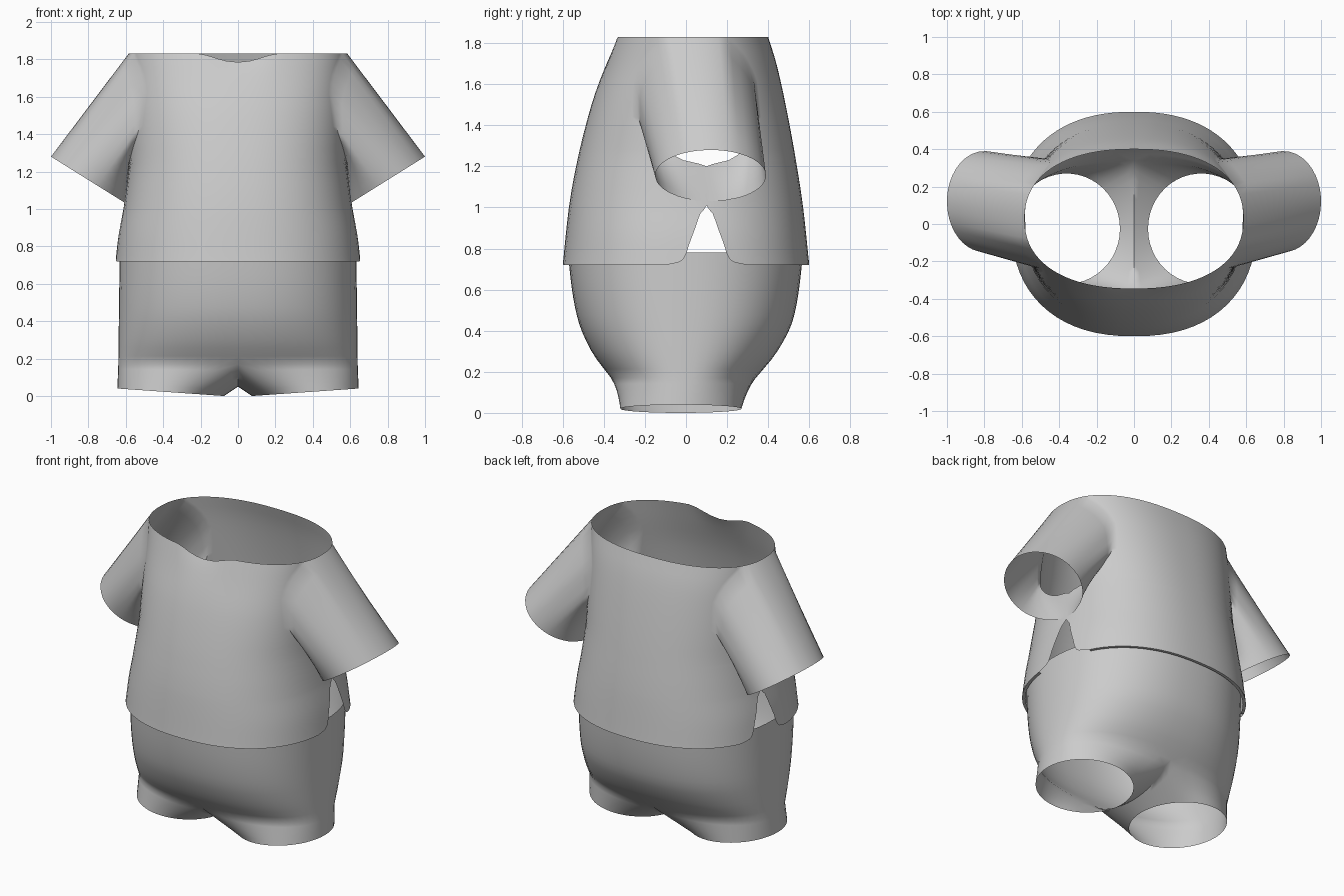
import bpy, bmesh, math
from mathutils import Vector

if "Cube" in bpy.data.objects:
    bpy.data.objects.remove(bpy.data.objects["Cube"])

cloth = bpy.data.materials.new("grey cloth")
cloth.diffuse_color = (0.6, 0.6, 0.6, 1)
cloth.use_nodes = True
cloth.node_tree.nodes["Principled BSDF"].inputs["Base Color"].default_value = cloth.diffuse_color


def curve(keys, z):
    """Smooth, overshoot-free interpolation through (z, value) keys."""
    if z <= keys[0][0]:
        return keys[0][1]
    if z >= keys[-1][0]:
        return keys[-1][1]
    d = [(b[1] - a[1]) / (b[0] - a[0]) for a, b in zip(keys, keys[1:])]
    m = [d[0]] + [2 * p * q / (p + q) if p * q > 0 else 0 for p, q in zip(d, d[1:])] + [d[-1]]
    i = max(k for k in range(len(d)) if keys[k][0] <= z)
    h = keys[i + 1][0] - keys[i][0]
    s = (z - keys[i][0]) / h
    return (keys[i][1] * (1 + 2 * s) * (1 - s) ** 2 + m[i] * h * s * (1 - s) ** 2
            + keys[i + 1][1] * s * s * (3 - 2 * s) + m[i + 1] * h * s * s * (s - 1))


def oval(a, front, back, t, z, n=2.3):
    """Point on a rounded oval, t = -90 (front) .. 90 (back) degrees in radians."""
    c, s = max(math.cos(t), 0), math.sin(t)
    y = math.copysign(abs(s) ** (2 / n), s) * (back - front) / 2 + (back + front) / 2
    return Vector((a * c ** (2 / n) if c > 1e-6 else 0, y, z))


def side_angle(front, back, y, n=2.3):
    v = (y - (front + back) / 2) / ((back - front) / 2)
    return math.asin(math.copysign(min(abs(v), 1) ** (n / 2), v))


def loft(bm, rows, closed=False):
    vs = [[bm.verts.new(p) for p in r] for r in rows]
    n = len(rows[0])
    for r0, r1 in zip(vs, vs[1:]):
        for j in range(n if closed else n - 1):
            k = (j + 1) % n
            bm.faces.new((r0[j], r0[k], r1[k], r1[j]))


def finish(bm, name):
    """Mirror the half mesh across x, weld it and shade it smooth."""
    geo = bmesh.ops.duplicate(bm, geom=bm.verts[:] + bm.edges[:] + bm.faces[:])["geom"]
    for v in geo:
        if isinstance(v, bmesh.types.BMVert):
            v.co.x *= -1
    bmesh.ops.remove_doubles(bm, verts=bm.verts[:], dist=0.0008)
    bmesh.ops.recalc_face_normals(bm, faces=bm.faces[:])
    me = bpy.data.meshes.new(name)
    bm.to_mesh(me)
    bm.free()
    ob = bpy.data.objects.new(name, me)
    bpy.context.collection.objects.link(ob)
    me.materials.append(cloth)
    bpy.ops.object.select_all(action='DESELECT')
    ob.select_set(True)
    bpy.context.view_layer.objects.active = ob
    bpy.ops.object.shade_smooth_by_angle(angle=math.radians(50))
    return ob


# ---- shirt: front and back panels that part at the side slit and the armhole
WIDTH = [(0.72, 0.655), (0.85, 0.64), (1.05, 0.605), (1.3, 0.58), (1.83, 0.585)]
FRONT = [(0.72, -0.6), (1.0, -0.57), (1.2, -0.535), (1.5, -0.46), (1.7, -0.39), (1.83, -0.345)]
BACK = [(0.72, 0.6), (1.0, 0.57), (1.2, 0.54), (1.5, 0.485), (1.7, 0.44), (1.83, 0.4)]
GAP = [(0.72, 0.2), (0.735, 0.13), (0.76, 0.105), (0.82, 0.085), (0.9, 0.055), (0.97, 0.03),
       (1.01, 0), (1.2, 0), (1.23, 0.11), (1.28, 0.19), (1.36, 0.255), (1.44, 0.29),
       (1.6, 0.285), (1.72, 0.24), (1.83, 0.15)]
MIDDLE = [(0.72, 0.1), (1.2, 0.1), (1.4, 0.06), (1.83, 0.04)]
ARMPIT, TOP, COLS = 1.2, 1.83, 16
levels = [0.72, 0.727, 0.735, 0.75, 0.78, 0.82, 0.86, 0.9, 0.94, 0.97, 0.99, 1.01, 1.08, 1.14,
          1.2, 1.212, 1.23, 1.255, 1.28, 1.32, 1.36, 1.4, 1.44, 1.5, 1.56, 1.62, 1.67, 1.72,
          1.76, 1.8, 1.83]


def shirt_point(z, t, inset=0):
    p = oval(curve(WIDTH, z) - inset, curve(FRONT, z) + inset, curve(BACK, z) - inset, t, z)
    if p.y < 0 and z > 1.6:  # shallow neckline dip
        p.z -= 0.045 * max(0, 1 - (p.x / 0.2) ** 2) ** 1.5 * ((z - 1.6) / 0.23) ** 2
    return p


def edge_angles(z):
    f, b, m, g = (curve(k, z) for k in (FRONT, BACK, MIDDLE, GAP))
    return side_angle(f, b, m - g), side_angle(f, b, m + g)


bm = bmesh.new()
for side, end in ((0, -math.pi / 2), (1, math.pi / 2)):
    rows = []
    for i, z in enumerate([levels[0]] + levels):
        t0 = edge_angles(z)[side]
        rows.append([shirt_point(z, t0 + (end - t0) * j / COLS, 0.018 if i == 0 else 0)
                     for j in range(COLS + 1)])  # first row is the turned-in hem
    loft(bm, rows)

# sleeve: from the armhole edge to the slanted cuff
arm = [z for z in levels if z >= ARMPIT]
ta, tb = edge_angles(TOP)
ring = [shirt_point(z, edge_angles(z)[0]) for z in arm]
ring += [shirt_point(TOP, ta + (tb - ta) * k / 8) for k in range(1, 8)]
ring += [shirt_point(z, edge_angles(z)[1]) for z in reversed(arm[1:])]
cuff = []
for p in ring:
    a = math.atan2((p.z - 1.515) / 0.315, (p.y - 0.06) / 0.29)
    c, s = math.cos(a), math.sin(a)
    cuff.append(Vector((0.8 + 0.2 * s, 0.12 + 0.27 * c, 1.155 + 0.125 * s)))
loft(bm, [[p.lerp(q, k / 7) for p, q in zip(ring, cuff)] for k in range(8)], closed=True)
finish(bm, "shirt")

# ---- shorts: rounded hips, then a split into two leg openings
HIP_W = [(0.17, 0.64), (0.5, 0.636), (0.78, 0.632)]
HIP_F = [(0.17, -0.365), (0.3, -0.46), (0.45, -0.525), (0.6, -0.555), (0.78, -0.575)]
HIP_B = [(0.17, 0.34), (0.3, 0.445), (0.45, 0.52), (0.6, 0.55), (0.78, 0.57)]
N, INNER, CROTCH = 32, 14, 0.17


def hip_row(z):
    return [oval(curve(HIP_W, z), curve(HIP_F, z), curve(HIP_B, z), -math.pi / 2 + math.pi * j / N, z)
            for j in range(N + 1)]


bm = bmesh.new()
loft(bm, [hip_row(0.78 - (0.78 - CROTCH) * i / 14) for i in range(15)])

# leg: outer hip arc plus the sagging crotch seam, drawn in to the leg opening
loop = hip_row(CROTCH)
back_y, front_y = loop[-1].y, loop[0].y
for k in range(1, INNER):
    s = k / INNER
    loop.append(Vector((0, back_y + (front_y - back_y) * s,
                        CROTCH - 0.12 * math.sin(math.pi * s) ** 0.7)))
opening = []
for j in range(len(loop)):
    deg = -125 + 250 * j / N if j <= N else 125 + 110 * (j - N) / INNER
    a = math.radians(deg)
    x = 0.36 + 0.285 * math.cos(a)
    opening.append(Vector((x, -0.025 + 0.295 * math.sin(a), 0.04 * (x - 0.075) / 0.57)))
loft(bm, [[p.lerp(q, k / 5) for p, q in zip(loop, opening)] for k in range(6)], closed=True)
finish(bm, "shorts")
